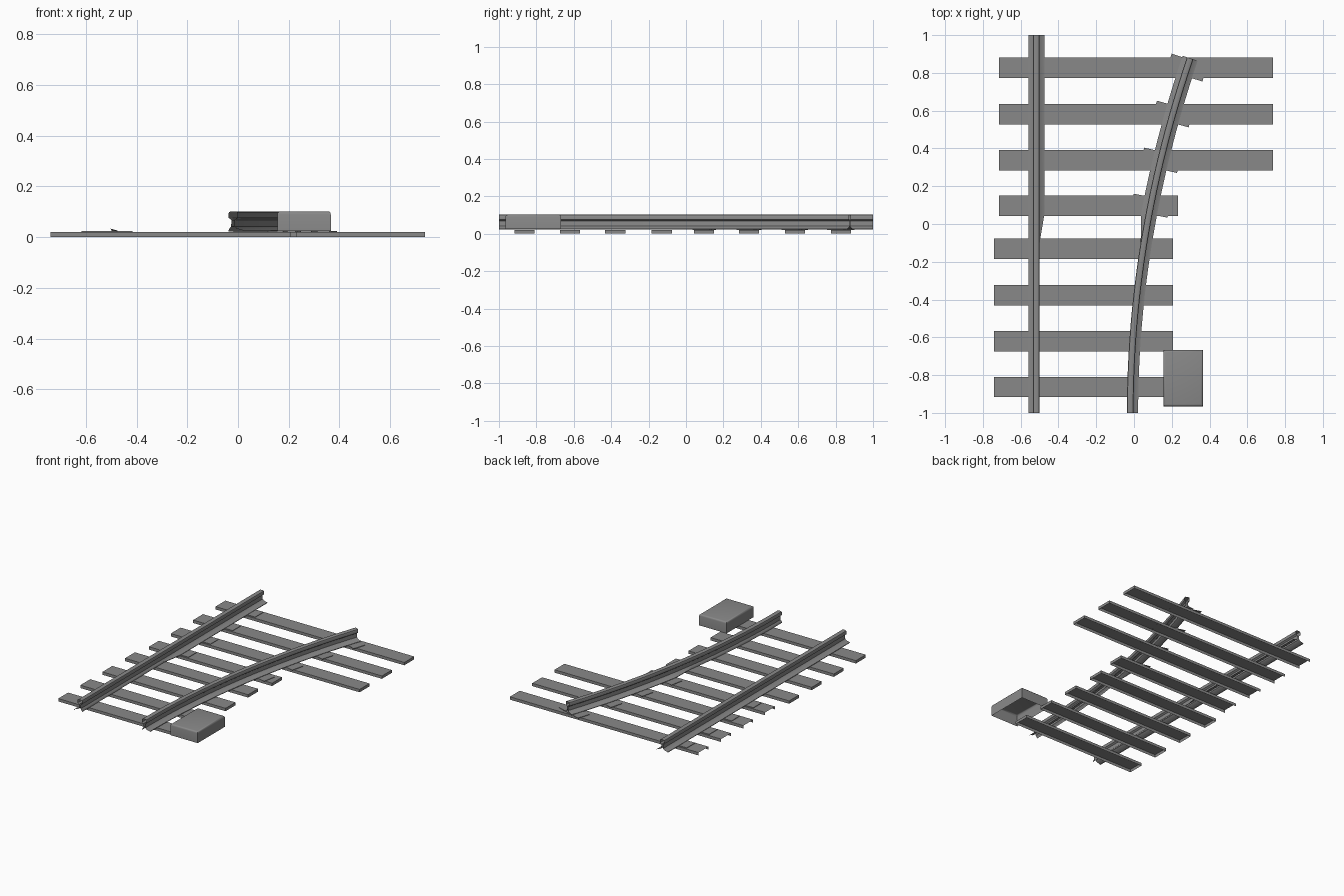
import bpy, bmesh, math
from mathutils import Matrix, Vector

cube = bpy.data.objects.get("Cube")
if cube:
    bpy.data.objects.remove(cube, do_unlink=True)

steel = bpy.data.materials.new("weathered_grey")
steel.use_nodes = True
GREY = (0.25, 0.25, 0.25, 1)
steel.diffuse_color = GREY
steel.node_tree.nodes["Principled BSDF"].inputs["Base Color"].default_value = GREY


def finish(name, bm, smooth=False):
    mesh = bpy.data.meshes.new(name)
    bm.to_mesh(mesh)
    bm.free()
    mesh.materials.append(steel)
    obj = bpy.data.objects.new(name, mesh)
    bpy.context.scene.collection.objects.link(obj)
    if smooth:
        bpy.ops.object.select_all(action='DESELECT')
        obj.select_set(True)
        bpy.context.view_layer.objects.active = obj
        bpy.ops.object.shade_smooth_by_angle(angle=math.radians(35))
    return obj


def block(x0, x1, y0, y1, z0, z1):
    bm = bmesh.new()
    bmesh.ops.create_cube(bm, size=1)
    bmesh.ops.scale(bm, vec=(x1 - x0, y1 - y0, z1 - z0), verts=bm.verts)
    bmesh.ops.translate(bm, vec=((x0 + x1) / 2, (y0 + y1) / 2, (z0 + z1) / 2), verts=bm.verts)
    return bm


def remove_side(bm, direction):
    faces = [f for f in bm.faces if f.normal.dot(Vector(direction)) > 0.9]
    bmesh.ops.delete(bm, geom=faces, context='FACES')


# Rail cross-section, right half from foot to head: (offset, height)
HALF = [(0.042, 0.022), (0.042, 0.026), (0.014, 0.034), (0.007, 0.042), (0.006, 0.068),
        (0.017, 0.076), (0.0175, 0.092), (0.015, 0.099), (0.009, 0.102)]
PROFILE = HALF + [(-a, z) for a, z in reversed(HALF)]
HEAD = 0.0175


def curve_x(y):
    return -0.02 + 0.09 * (y + 1) ** 2


def curve_angle(y):
    return math.atan(0.18 * (y + 1))


def rail(name, stations, path, angle, trimmed_side):
    """Sweep the section along y; the foot is trimmed on one side near the points."""
    bm = bmesh.new()
    rings = []
    for y in stations:
        t = min(max((y + 0.1) / 0.15, 0), 1)
        limit = HEAD + (0.042 - HEAD) * t
        ang = angle(y)
        ring = []
        for a, z in PROFILE:
            if a * trimmed_side > limit:
                a = limit * trimmed_side
            ring.append(bm.verts.new((path(y) + a * math.cos(ang), y - a * math.sin(ang), z)))
        rings.append(ring)
    for r0, r1 in zip(rings, rings[1:]):
        for i in range(len(PROFILE) - 1):
            bm.faces.new((r0[i], r1[i], r1[i + 1], r0[i + 1]))
    return finish(name, bm, smooth=True)


STRAIGHT_X = -0.517
rail("straight_rail", [-1, -0.1, 0.05, 1], lambda y: STRAIGHT_X, lambda y: 0, 1)
ys = sorted([-1 + 1.877 * i / 24 for i in range(25)] + [-0.1, 0.05])
rail("curved_rail", ys, curve_x, curve_angle, -1)

# Sleepers: hollow underneath, the far four also open at the right end
SLEEPERS = [(0.828, -0.715, 0.737), (0.582, -0.715, 0.737), (0.337, -0.715, 0.737),
            (0.097, -0.715, 0.232), (-0.13, -0.74, 0.207), (-0.378, -0.74, 0.207),
            (-0.62, -0.74, 0.207), (-0.863, -0.74, 0.207)]
for n, (y, x0, x1) in enumerate(SLEEPERS):
    bm = block(x0, x1, y - 0.054, y + 0.054, 0, 0.02)
    bm.normal_update()
    remove_side(bm, (0, 0, -1))
    if n < 4:
        remove_side(bm, (-1, 0, 0))
    finish(f"sleeper_{n + 1}", bm)

# Tie plates under both rails on the far four sleepers
for n, (y, x0, x1) in enumerate(SLEEPERS[:4]):
    for side, x, ang in (("straight", STRAIGHT_X, 0), ("curved", curve_x(y), curve_angle(y))):
        bm = block(-0.1, 0.1, -0.045, 0.045, 0.0195, 0.0235)
        bmesh.ops.transform(bm, verts=bm.verts,
                            matrix=Matrix.Translation((x, y, 0)) @ Matrix.Rotation(-ang, 4, 'Z'))
        finish(f"{side}_tie_plate_{n + 1}", bm)

# Switch motor housing: rounded upper edges, open underneath
bm = block(0.155, 0.366, -0.965, -0.667, 0.024, 0.102)
top_edges = [e for e in bm.edges if all(v.co.z > 0.1 for v in e.verts)]
bmesh.ops.bevel(bm, geom=top_edges, offset=0.012, segments=3, profile=0.5, affect='EDGES')
bm.normal_update()
remove_side(bm, (0, 0, -1))
finish("switch_motor_housing", bm, smooth=True)
